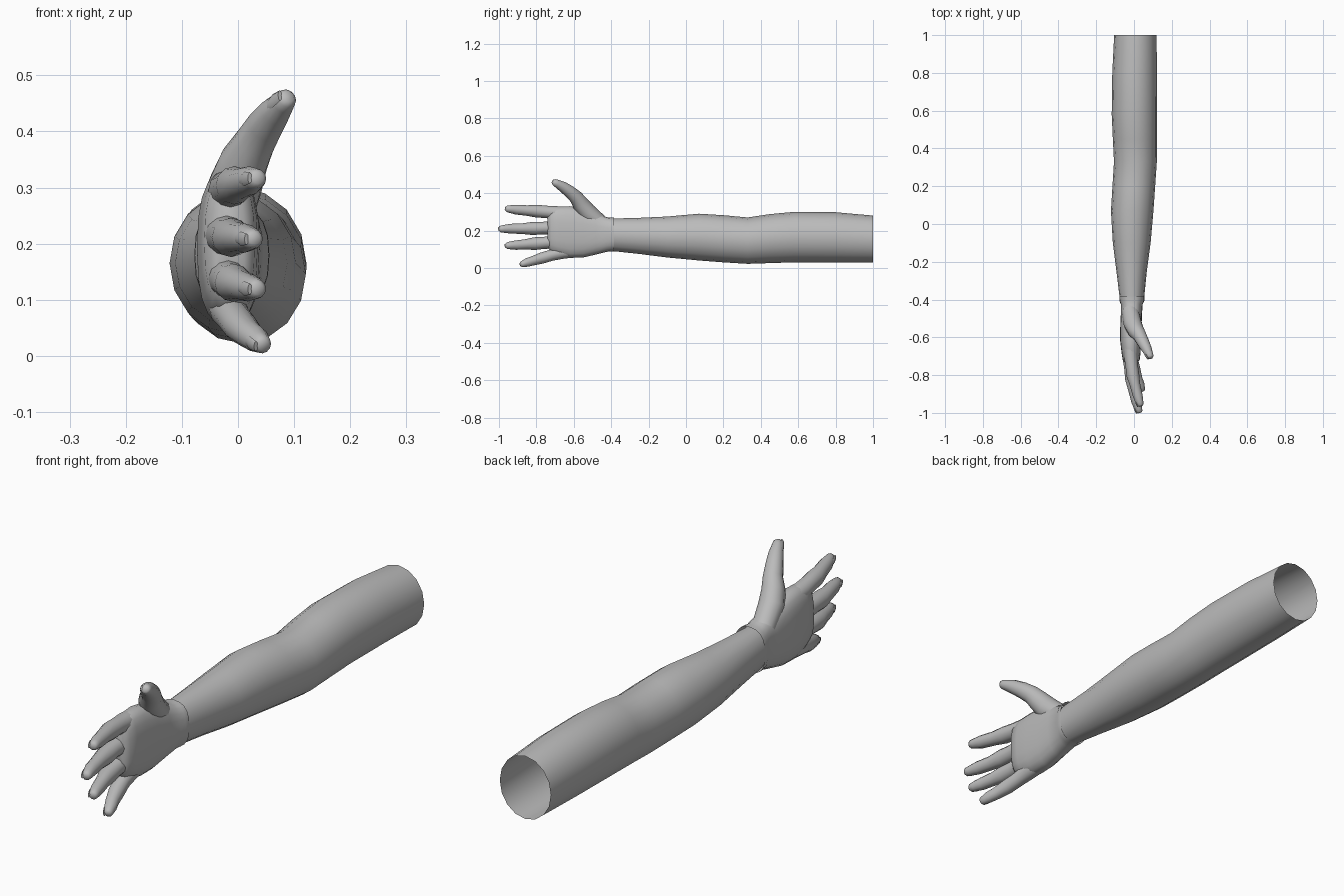
import bpy, bmesh, math
from mathutils import Vector

skin = bpy.data.materials.new("grey")
skin.diffuse_color = (0.5, 0.5, 0.5, 1)


def loft(name, rings, sides, power=1.0, straight=False, cap_start=False, cap_end=False):
    """Skin a tube through rings of (x, y, z, half width across x, half height)."""
    bm = bmesh.new()
    centres = [Vector(r[:3]) for r in rings]
    loops = []
    for i, (c, r) in enumerate(zip(centres, rings)):
        d = centres[min(i + 1, len(rings) - 1)] - centres[max(i - 1, 0)]
        d = Vector((0, -1, 0)) if straight else d.normalized()
        a = (Vector((1, 0, 0)) - d * d.x).normalized()
        b = a.cross(d)
        loop = []
        for k in range(sides):
            t = 2 * math.pi * k / sides
            ca, sa = math.cos(t), math.sin(t)
            u = math.copysign(abs(ca) ** power, ca) * r[3]
            v = math.copysign(abs(sa) ** power, sa) * r[4]
            loop.append(bm.verts.new(c + a * u + b * v))
        loops.append(loop)
    for p, q in zip(loops, loops[1:]):
        for k in range(sides):
            n = (k + 1) % sides
            bm.faces.new((p[k], p[n], q[n], q[k]))
    if cap_start:
        bm.faces.new(loops[0])
    if cap_end:
        bm.faces.new(loops[-1])
    bmesh.ops.recalc_face_normals(bm, faces=bm.faces)
    me = bpy.data.meshes.new(name)
    bm.to_mesh(me)
    bm.free()
    me.materials.append(skin)
    ob = bpy.data.objects.new(name, me)
    bpy.context.collection.objects.link(ob)
    bpy.ops.object.select_all(action='DESELECT')
    ob.select_set(True)
    bpy.context.view_layer.objects.active = ob
    bpy.ops.object.shade_smooth_by_angle(angle=math.radians(55))
    return ob


def digit(name, points):
    """Finger through (x, y, z, radius), rounded at the tip, with a nail on the back."""
    rings = [(x, y, z, r, r) for x, y, z, r in points]
    tip, prev = Vector(points[-1][:3]), Vector(points[-2][:3])
    r = points[-1][3]
    d = (tip - prev).normalized()
    near = tip - d * r * 0.35
    back = tip - d * r * 1.1
    rings[-1] = (*back, r, r)
    rings += [(*near, r * 0.85, r * 0.85), (*tip, r * 0.5, r * 0.5)]
    loft(name, rings, 12, cap_end=True)
    # nail lying on the back of the fingertip
    out = (Vector((-1, 0, 0)) + d * d.x).normalized()
    nail = [(*(tip - d * r * s + out * r * h), 0.004, r * w)
            for s, h, w in ((2.3, 0.98, 0.4), (1.2, 0.93, 0.65), (0.1, 0.75, 0.5))]
    loft(name + "_nail", nail, 8, cap_start=True, cap_end=True)


# arm: open tube from shoulder end to wrist, as (y, left, right, bottom, top)
arm = [(1.0, -0.105, 0.12, 0.03, 0.28), (0.8, -0.115, 0.121, 0.03, 0.298),
       (0.58, -0.118, 0.122, 0.03, 0.3), (0.45, -0.112, 0.122, 0.026, 0.288),
       (0.33, -0.106, 0.121, 0.022, 0.27), (0.2, -0.114, 0.112, 0.03, 0.282),
       (0.07, -0.122, 0.103, 0.04, 0.29), (-0.1, -0.112, 0.088, 0.056, 0.275),
       (-0.25, -0.093, 0.068, 0.075, 0.268), (-0.4, -0.075, 0.053, 0.091, 0.264)]


def boxed(rows):
    return [((l + r) / 2, y, (b + t) / 2, (r - l) / 2, (t - b) / 2) for y, l, r, b, t in rows]


loft("arm", boxed(arm), 16, straight=True)

# palm with a small lip at the wrist
palm = [(-0.385, -0.078, 0.056, 0.089, 0.269), (-0.405, -0.077, 0.055, 0.089, 0.269),
        (-0.425, -0.07, 0.046, 0.086, 0.272), (-0.48, -0.07, 0.042, 0.072, 0.295),
        (-0.55, -0.073, 0.04, 0.056, 0.318), (-0.62, -0.073, 0.038, 0.054, 0.33),
        (-0.68, -0.066, 0.035, 0.068, 0.328), (-0.72, -0.06, 0.03, 0.085, 0.32),
        (-0.74, -0.04, 0.012, 0.11, 0.295)]
loft("palm", boxed(palm), 20, power=0.8, straight=True, cap_end=True)

# fingers and thumb
digit("index_finger", [(-0.02, -0.62, 0.288, 0.036), (-0.017, -0.70, 0.295, 0.036),
                       (-0.012, -0.75, 0.3, 0.033), (-0.006, -0.80, 0.304, 0.034),
                       (0.005, -0.85, 0.307, 0.028), (0.02, -0.91, 0.312, 0.026),
                       (0.036, -0.965, 0.317, 0.02)])
digit("middle_finger", [(-0.024, -0.62, 0.215, 0.038), (-0.022, -0.71, 0.215, 0.038),
                        (-0.018, -0.77, 0.213, 0.033), (-0.012, -0.82, 0.211, 0.035),
                        (-0.002, -0.88, 0.21, 0.028), (0.012, -0.94, 0.21, 0.026),
                        (0.03, -1.0, 0.208, 0.02)])
digit("ring_finger", [(-0.022, -0.62, 0.145, 0.037), (-0.02, -0.70, 0.14, 0.036),
                      (-0.015, -0.76, 0.134, 0.032), (-0.008, -0.81, 0.13, 0.034),
                      (0.004, -0.86, 0.126, 0.027), (0.018, -0.91, 0.122, 0.025),
                      (0.036, -0.965, 0.119, 0.02)])
digit("little_finger", [(-0.022, -0.58, 0.092, 0.034), (-0.017, -0.66, 0.083, 0.034),
                        (-0.008, -0.72, 0.068, 0.03), (0.004, -0.77, 0.053, 0.03),
                        (0.02, -0.82, 0.038, 0.025), (0.033, -0.85, 0.029, 0.023),
                        (0.046, -0.885, 0.018, 0.019)])
digit("thumb", [(-0.02, -0.46, 0.24, 0.045), (-0.006, -0.53, 0.3, 0.049),
                (0.01, -0.565, 0.345, 0.044), (0.03, -0.59, 0.38, 0.037),
                (0.048, -0.625, 0.41, 0.033), (0.066, -0.66, 0.435, 0.028),
                (0.09, -0.71, 0.462, 0.021)])
